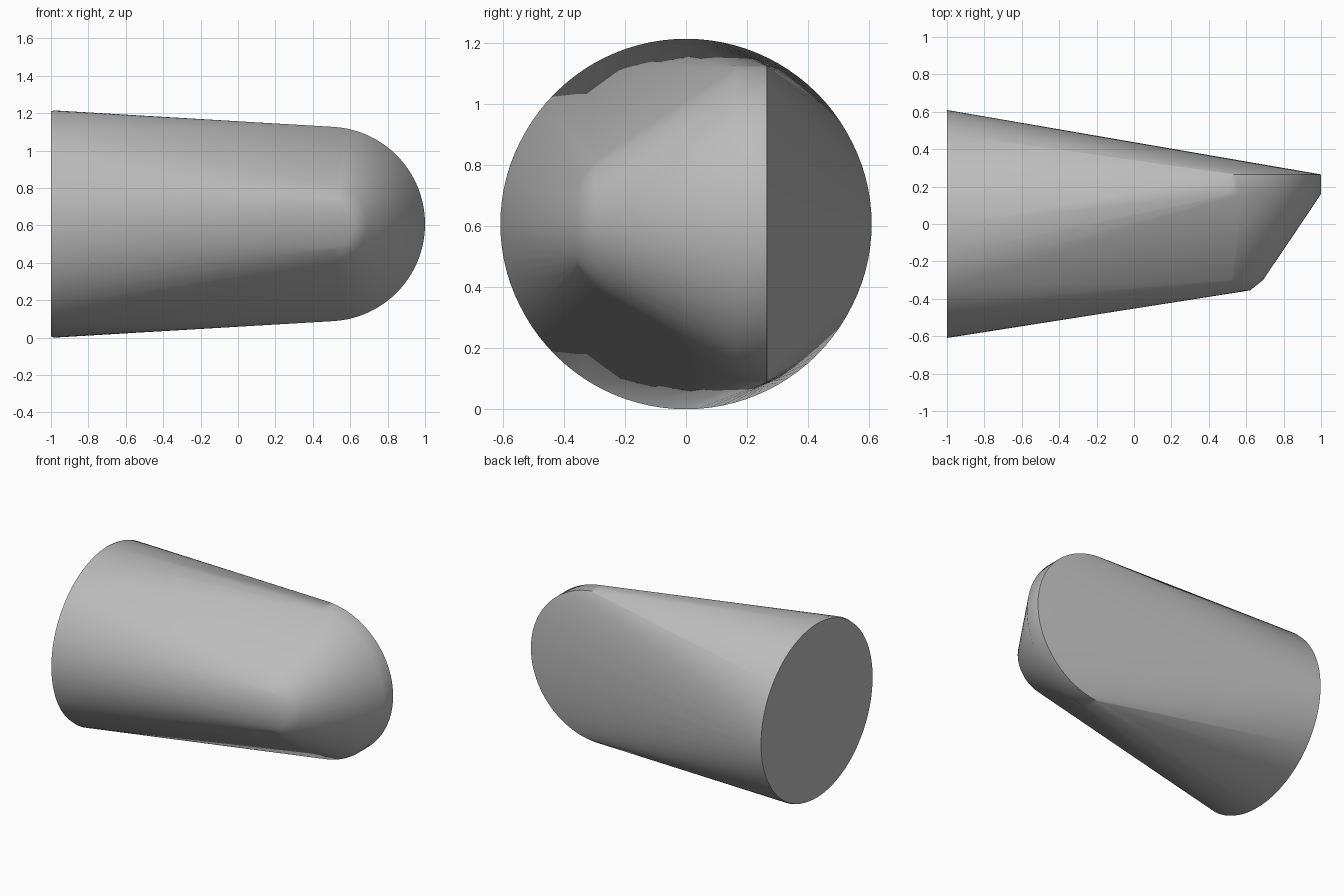
import bpy
import bmesh
from math import sin, cos, pi, radians

cube = bpy.data.objects.get("Cube")
if cube:
    bpy.data.objects.remove(cube)

SEGMENTS = 96
MID_Z = 0.6075
TIP_X = 0.48

grey = bpy.data.materials.new("plain grey")
grey.use_nodes = True
grey.diffuse_color = (0.5, 0.5, 0.5, 1)
grey.node_tree.nodes["Principled BSDF"].inputs["Base Color"].default_value = (0.5, 0.5, 0.5, 1)

bm = bmesh.new()


def ring(point):
    for i in range(SEGMENTS):
        a = 2 * pi * i / SEGMENTS
        bm.verts.new(point(cos(a), sin(a)))


# Round base disc, facing -x, with a slight lip
for x, half_depth, half_height in ((-1, 0.609, 0.6), (-0.985, 0.607, MID_Z)):
    ring(lambda c, s: (x, half_depth * c, MID_Z + half_height * s))

# Rounded tip: a straight rim, a cone and a small bevelled nose, along y
for y, radius in ((0.265, 0.52), (0.16, 0.52), (-0.30, 0.21), (-0.355, 0.14)):
    ring(lambda c, s: (TIP_X + radius * c, y, MID_Z + radius * s))

# Stretch one skin over the base and the tip
hull = bmesh.ops.convex_hull(bm, input=bm.verts[:], use_existing_faces=False)
spare = {g for g in hull["geom_interior"] + hull["geom_unused"]
         if isinstance(g, bmesh.types.BMVert)}
bmesh.ops.delete(bm, geom=list(spare), context="VERTS")
bmesh.ops.dissolve_limit(bm, angle_limit=radians(0.1), verts=bm.verts[:], edges=bm.edges[:])
bmesh.ops.recalc_face_normals(bm, faces=bm.faces[:])

mesh = bpy.data.meshes.new("tapered_body")
bm.to_mesh(mesh)
bm.free()
mesh.materials.append(grey)
body = bpy.data.objects.new("tapered_body", mesh)
bpy.context.collection.objects.link(body)

# Soft sides with a crisp base and back rim
bpy.ops.object.select_all(action="DESELECT")
body.select_set(True)
bpy.context.view_layer.objects.active = body
bpy.ops.object.shade_smooth_by_angle(angle=radians(38))
